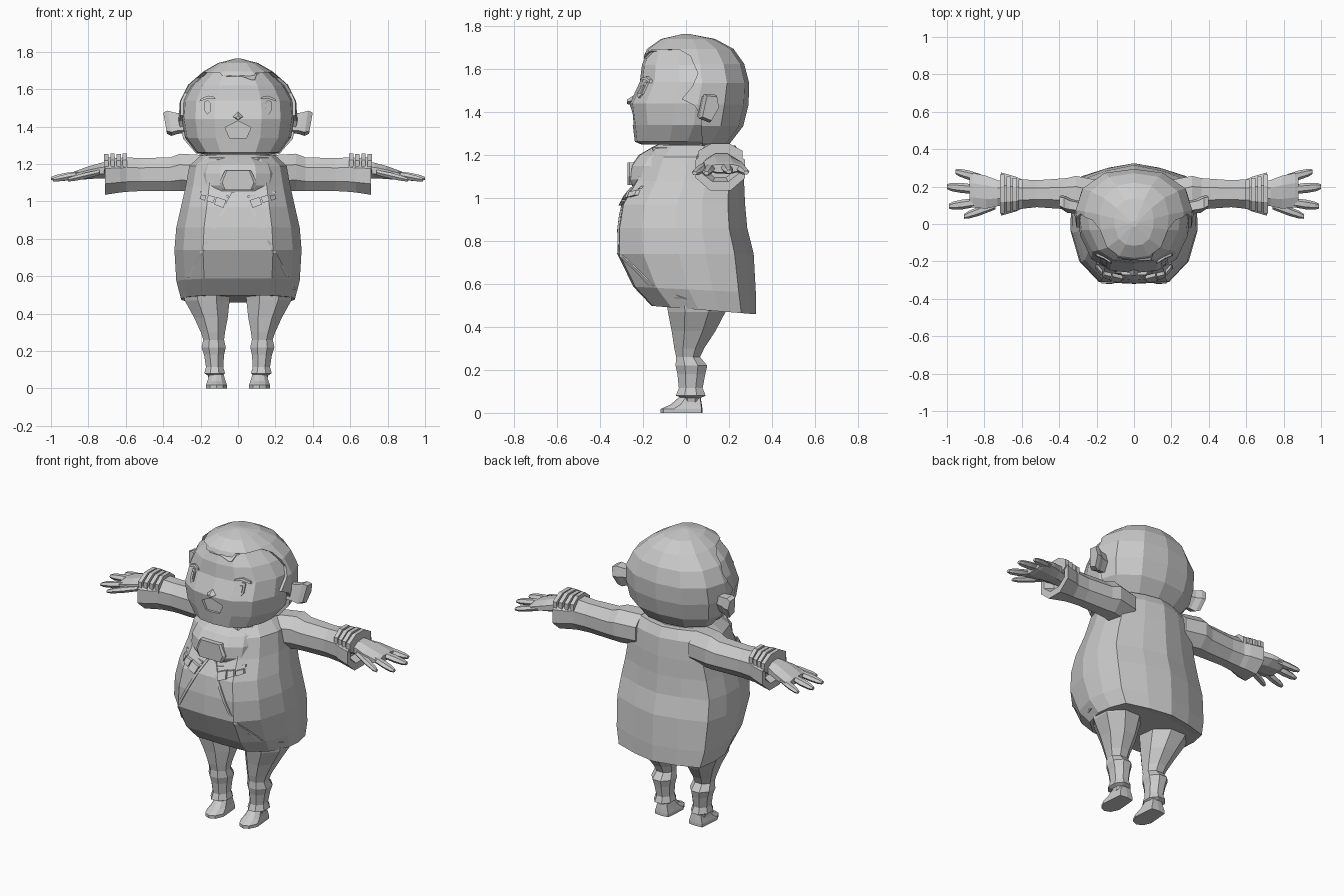
import bpy, bmesh, math
from mathutils import Vector
from mathutils.bvhtree import BVHTree

grey = bpy.data.materials.new("plain grey")
grey.diffuse_color = (0.6, 0.6, 0.6, 1)


def finish(name, bm):
    bmesh.ops.recalc_face_normals(bm, faces=bm.faces)
    me = bpy.data.meshes.new(name)
    bm.to_mesh(me)
    bm.free()
    me.materials.append(grey)
    ob = bpy.data.objects.new(name, me)
    bpy.context.collection.objects.link(ob)
    return ob


def loft(name, rings, side=1):
    """Skin closed rings of points and cap both ends; side -1 mirrors in x."""
    bm = bmesh.new()
    vs = [[bm.verts.new((p[0] * side, p[1], p[2])) for p in r] for r in rings]
    n = len(vs[0])
    for a, b in zip(vs, vs[1:]):
        for i in range(n):
            bm.faces.new((a[i], a[(i + 1) % n], b[(i + 1) % n], b[i]))
    bm.faces.new(vs[0])
    bm.faces.new(vs[-1])
    return finish(name, bm)


def oval(c, u, v, n=8, turn=0.5):
    c, u, v = Vector(c), Vector(u), Vector(v)
    return [c + u * math.cos(t) + v * math.sin(t)
            for t in ((i + turn) * math.tau / n for i in range(n))]


def section(half, z, hx, yf, yb, slope=0):
    """Mirrored outline from half profile (x share, -1 front .. 1 back)."""
    full = half + [(-x, t) for x, t in half[-2:0:-1]]
    pts = []
    for x, t in full:
        y = (yf + yb) / 2 + t * (yb - yf) / 2
        pts.append((x * hx, y, z + slope * y))
    return pts


def patch(name, tree, pts, thick=0.009, side=1):
    """Thin plate laid onto a front surface, outline in x and z."""
    hit = []
    for x, z in pts:
        h = tree.ray_cast(Vector((x, -2, z)), Vector((0, 1, 0)))[0]
        hit.append(h if h else Vector((x, -0.2, z)))
    return loft(name, [[h + Vector((0, 0.006, 0)) for h in hit],
                       [h - Vector((0, thick, 0)) for h in hit]], side)


def tree_of(ob):
    bm = bmesh.new()
    bm.from_mesh(ob.data)
    t = BVHTree.FromBMesh(bm)
    bm.free()
    return t


def prism(name, pts, x0, x1, side=1):
    return loft(name, [[(x0, y, z) for y, z in pts], [(x1, y, z) for y, z in pts]], side)


def cut(ob, cutter):
    m = ob.modifiers.new("cut", 'BOOLEAN')
    m.operation, m.solver, m.object = 'DIFFERENCE', 'EXACT', cutter
    cutter.hide_render = True
    cutter.hide_viewport = True


# coat with flat, slightly ridged back
COAT = [(0, -1), (.55, -.97), (.86, -.62), (1, -.1), (.99, .3), (.9, .72), (.45, .9), (0, 1)]
coat = loft("coat", [section(COAT, *r) for r in [
    (.49, .24, -.10, .28, -.08), (.485, .305, -.16, .325, -.08), (.575, .33, -.245, .325, -.05),
    (.74, .34, -.32, .315, 0), (.86, .33, -.318, .285, 0), (.97, .305, -.30, .275, 0),
    (1.08, .28, -.235, .27, 0), (1.19, .26, -.19, .26, 0), (1.245, .2, -.13, .23, 0)]])
coat_tree = tree_of(coat)

# collar band and neck
loft("neck", [section(COAT, z, hx, yf, yb) for z, hx, yf, yb in
              [(1.2, .2, -.16, .21), (1.235, .19, -.16, .21), (1.25, .165, -.13, .19), (1.29, .16, -.12, .18)]])

# short padded chest cape and its clasp
CAPE = [(0, -1), (.45, -.97), (.8, -.65), (1, 0), (.7, .8), (0, 1)]
loft("chest_cape", [section(CAPE, *r) for r in [
    (1.055, .19, -.25, 0), (1.085, .21, -.265, .05), (1.15, .215, -.255, .08),
    (1.2, .2, -.22, .1), (1.235, .15, -.16, .12)]])
loft("clasp", [[(x * k, y, z) for x, z in
                [(-.08, 1.06), (.08, 1.06), (.1, 1.1), (.07, 1.165), (-.07, 1.165), (-.1, 1.1)]]
               for k, y in [(1, -.2), (1, -.262), (.85, -.272)]])

# head core under the hair, then hair cut open around the face
HEAD = [(0, -1), (.42, -.95), (.76, -.72), (.96, -.25), (1, .15), (.88, .6), (.5, .92), (0, 1)]
HEAD_RINGS = [(1.25, .19, -.21, .18), (1.262, .235, -.238, .2), (1.34, .295, -.248, .26),
              (1.44, .312, -.262, .285), (1.54, .305, -.215, .288), (1.63, .26, -.205, .265),
              (1.70, .18, -.175, .215), (1.735, .1, -.11, .13), (1.758, .01, -.01, .01)]


def skull(grow):
    return [section(HEAD, z + (0.005 if z > 1.7 else -0.006) * (grow > 0), hx + grow, yf - grow, yb + grow)
            for z, hx, yf, yb in HEAD_RINGS]


head = loft("head", [section(HEAD, z - .01 * (z > 1.6), max(hx - .012, .005), yf, yb - .012)
                     for z, hx, yf, yb in HEAD_RINGS])
head_tree = tree_of(head)
hair = loft("hair", skull(0.006))
cut(hair, prism("face_opening", [(-.5, 1.66), (-.19, 1.665), (-.16, 1.69), (-.03, 1.69), (.02, 1.66),
                                 (.055, 1.58), (.03, 1.52), (-.02, 1.46), (.04, 1.43), (.07, 1.38),
                                 (.08, 1.1), (-.5, 1.1)], -.6, .6))
# swept fringe along the forehead
patch("fringe", head_tree, [(-.15, 1.69), (-.06, 1.668), (.02, 1.668), (.07, 1.65), (.09, 1.65),
                            (.1, 1.68), (.15, 1.69), (.0, 1.71)], .012)

# open mouth, sunk into the face, with nose ridge above
cut(head, loft("mouth_cutter", [[(x, y, z) for x, z in
               [(-.07, 1.395), (0, 1.43), (.07, 1.395), (.045, 1.34), (-.045, 1.34)]]
               for y in (-.4, -.232)]))
loft("nose", [oval((0, y, z), (r, 0, 0), (0, 0, r * .7), 4, 0)
              for y, z, r in [(-.22, 1.46, .05), (-.275, 1.447, .014)]])

for s, tag in ((1, "left"), (-1, "right")):
    # eyes, brows and cheeky lash marks
    patch(tag + "_eye", head_tree, [(.145, 1.48), (.165, 1.465), (.18, 1.485), (.178, 1.535),
                                    (.16, 1.54), (.147, 1.525)], .009, s)
    patch(tag + "_pupil", head_tree, [(.155, 1.487), (.172, 1.487), (.17, 1.525), (.156, 1.525)], .014, s)
    patch(tag + "_brow", head_tree, [(.12, 1.548), (.16, 1.55), (.205, 1.535), (.2, 1.548),
                                     (.16, 1.565), (.125, 1.558)], .012, s)
    # ear
    ear = [(.05, 1.37), (.1, 1.35), (.14, 1.42), (.13, 1.48), (.075, 1.485)]
    mid = Vector((.095, 1.42))
    loft(tag + "_ear", [[(x + (z - 1.42) * .15, mid.x + (y - mid.x) * k + d, mid.y + (z - mid.y) * k)
                         for y, z in ear] for x, k, d in
                        [(.27, .75, -.01), (.335, .85, 0), (.365, 1, .01), (.39, .85, .02)]], s)

    # coat edge trims running diagonally over the belly
    steps = [(.025 + .275 * t, 1.05 - .52 * t) for t in [i / 8 for i in range(9)]]
    for i, ((x0, z0), (x1, z1)) in enumerate(zip(steps, steps[1:])):
        patch(f"{tag}_coat_trim_{i}", coat_tree,
              [(x0 - .008, z0), (x1 - .008, z1), (x1 + .008, z1), (x0 + .008, z0)], .008, s)
    # medals
    for i, (x, z, w) in enumerate([(.095, .998, .033), (.145, 1.015, .024), (.187, 1.022, .018)]):
        patch(f"{tag}_medal_{i}", coat_tree,
              [(x - w, z + .008), (x - w * .5, z - w), (x + w, z - w * .45), (x + w * .6, z + w * .8)],
              .018, s)
    patch(tag + "_medal_bar", coat_tree, [(.05, 1.03), (.2, 1.055), (.2, 1.045), (.05, 1.02)], .012, s)

    # sleeve with flared cuff
    loft(tag + "_sleeve", [oval((x, y, z), (0, hy, 0), (0, 0, hz)) for x, y, hy, z, hz in [
        (.18, .13, .11, 1.15, .105), (.31, .16, .105, 1.155, .108), (.36, .162, .09, 1.145, .098),
        (.52, .162, .078, 1.143, .095), (.60, .16, .085, 1.143, .1), (.63, .16, .1, 1.14, .1),
        (.71, .16, .125, 1.135, .108), (.71, .16, .095, 1.145, .075), (.66, .16, .07, 1.15, .06)]], s)
    # stacked bracelets
    for i in range(4):
        x = .605 + .033 * i
        loft(f"{tag}_bracelet_{i}", [oval((x + d, .16, 1.195), (0, .085 + .009 * i, 0), (0, 0, .066 - .003 * (i % 2)))
                                     for d in (-.012, .012)], s)
    # palm
    loft(tag + "_palm", [oval((x, y, z), (0, hy, 0), (0, 0, hz)) for x, y, hy, z, hz in [
        (.65, .16, .06, 1.165, .05), (.73, .165, .075, 1.165, .045), (.79, .17, .095, 1.155, .038),
        (.86, .18, .1, 1.14, .028), (.88, .18, .09, 1.138, .02)]], s)
    # thumb and fingers
    for nm, a, b, r in [("thumb", (.74, .10, 1.155), (.91, .04, 1.115), .024),
                        ("first_finger", (.84, .115, 1.145), (.99, .095, 1.115), .025),
                        ("middle_finger", (.84, .185, 1.148), (1.0, .2, 1.122), .026),
                        ("little_finger", (.82, .245, 1.145), (.955, .28, 1.118), .024)]:
        a, b = Vector(a), Vector(b)
        loft(f"{tag}_{nm}", [oval(a.lerp(b, t), (0, r * k, 0), (0, 0, r * k * .75), 6, 0)
                             for t, k in [(0, .9), (.5, 1.05), (.85, .85), (1, .5)]], s)

    # trouser leg down into a boot top
    loft(tag + "_leg", [oval((x, y, z), (hx, 0, 0), (0, hy, 0)) for z, x, hx, y, hy in [
        (.60, .17, .15, .06, .18), (.47, .165, .13, .05, .145), (.38, .145, .098, .035, .11),
        (.30, .134, .07, .015, .075), (.26, .13, .06, .01, .06), (.22, .13, .07, .025, .08),
        (.18, .128, .058, .025, .07), (.115, .125, .05, .022, .06), (.08, .125, .06, .022, .075),
        (.07, .123, .042, .025, .048), (.05, .12, .04, .025, .045)]], s)
    # shoe
    foot = [(0, -1), (.6, -.85), (1, -.35), (.9, .4), (.8, 1), (0, 1.05)]
    loft(tag + "_shoe", [[(p[0] + .115, p[1], z + dz * max(0, p[1] + .03)) for p in section(foot, 0, hx, yf, yb)]
                         for z, hx, yf, yb, dz in [(0, .056, -.118, .072, 0), (.018, .056, -.118, .072, 0),
                                                   (.04, .048, -.07, .07, 0), (.075, .038, -.03, .065, 0)]], s)
